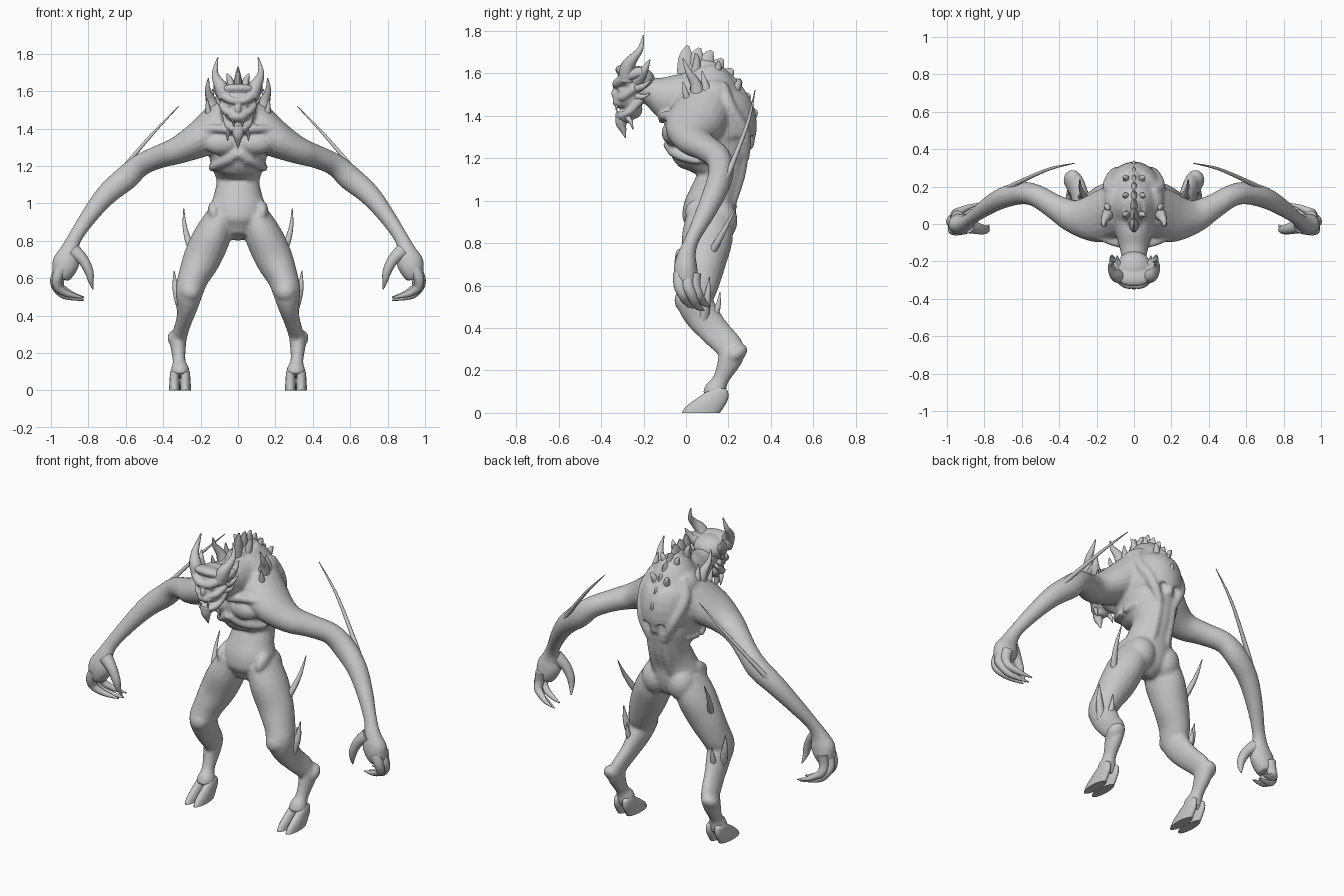
import bpy, bmesh, math
from mathutils import Vector, Matrix

skin = bpy.data.materials.new("grey_skin")
skin.diffuse_color = (0.57, 0.57, 0.57, 1)
X, Y = Vector((1, 0, 0)), Vector((0, 1, 0))


def spline(pts, sub):
    """Catmull-Rom through tuples (x, y, z, a, b)."""
    out = []
    for i in range(len(pts) - 1):
        p0, p1, p2, p3 = pts[max(i - 1, 0)], pts[i], pts[i + 1], pts[min(i + 2, len(pts) - 1)]
        for k in range(sub):
            t = k / sub
            out.append([0.5 * (2 * b + (c - a) * t + (2 * a - 5 * b + 4 * c - d) * t * t
                               + (3 * b - a - 3 * c + d) * t ** 3)
                        for a, b, c, d in zip(p0, p1, p2, p3)])
    return out + [list(pts[-1])]


def tube(bm, pts, ref=Y, n=20, sub=4, side=1, level=False):
    """Closed tube of elliptical rings; radius a lies along ref, b across it."""
    pts = spline([(p[0] * side, p[1], p[2], p[3], p[-1]) for p in pts], sub)
    rings = []
    for i, p in enumerate(pts):
        q0, q1 = pts[max(i - 1, 0)], pts[min(i + 1, len(pts) - 1)]
        t = Vector((0, 0, 1)) if level else (Vector(q1[:3]) - Vector(q0[:3])).normalized()
        u = (ref - t * ref.dot(t)).normalized()
        v = t.cross(u)
        a, b = max(p[3], 0.002), max(p[4], 0.002)
        rings.append([bm.verts.new(Vector(p[:3]) + u * a * math.cos(w) + v * b * math.sin(w))
                      for w in (2 * math.pi * k / n for k in range(n))])
    for r, s in zip(rings, rings[1:]):
        for k in range(n):
            bm.faces.new((r[k], r[(k + 1) % n], s[(k + 1) % n], s[k]))
    bm.faces.new(rings[0][::-1])
    bm.faces.new(rings[-1])


def ball(bm, c, r, tilt=0):
    m = Matrix.Translation(c) @ Matrix.Rotation(tilt, 4, 'X') @ Matrix.Diagonal((*r, 1))
    bmesh.ops.create_uvsphere(bm, u_segments=20, v_segments=12, radius=1, matrix=m)


def pair(bm, c, r, tilt=0):
    for s in (1, -1):
        ball(bm, (c[0] * s, c[1], c[2]), r, tilt)


def finish(name, bm, voxel=0, mirror=False, relax=3, angle=50):
    bmesh.ops.recalc_face_normals(bm, faces=bm.faces)
    me = bpy.data.meshes.new(name)
    bm.to_mesh(me)
    bm.free()
    me.materials.append(skin)
    ob = bpy.data.objects.new(name, me)
    bpy.context.collection.objects.link(ob)
    for p in me.polygons:
        p.use_smooth = True
    if mirror:
        ob.modifiers.new("mirror", 'MIRROR').use_mirror_merge = False
    if voxel:
        m = ob.modifiers.new("fuse", 'REMESH')
        m.mode, m.voxel_size, m.use_smooth_shade = 'VOXEL', voxel, True
        s = ob.modifiers.new("relax", 'SMOOTH')
        s.factor, s.iterations = 0.5, relax
    else:
        bpy.ops.object.select_all(action='DESELECT')
        ob.select_set(True)
        bpy.context.view_layer.objects.active = ob
        bpy.ops.object.shade_smooth_by_angle(angle=math.radians(angle))
    return ob


def spikes(name, paths, n=10, ref=X, mirror=True):
    bm = bmesh.new()
    for p in paths:
        tube(bm, p, ref, n, 4)
    finish(name, bm, mirror=mirror)


# Body: hunched torso, neck, arms and legs fused into one skin
bm = bmesh.new()
torso = [(.82, .08, .06, .06), (.88, .10, .115, .13), (.96, .112, .125, .155), (1.04, .135, .112, .13),
         (1.12, .165, .113, .115), (1.20, .15, .16, .14), (1.28, .118, .205, .16),
         (1.38, .122, .21, .17), (1.48, .10, .18, .155), (1.56, .095, .13, .115), (1.63, .08, .07, .06)]
tube(bm, [(0, y, z, a, b) for z, y, a, b in torso], n=32)
tube(bm, [(0, .06, 1.47, .13, .13), (0, -.08, 1.485, .09, .11), (0, -.17, 1.515, .068, .066),
          (0, -.25, 1.53, .07, .06)], ref=X)
tube(bm, [(0, .0, 1.60, .03), (0, .08, 1.635, .035), (0, .17, 1.59, .035), (0, .25, 1.50, .035),
          (0, .30, 1.38, .03), (0, .295, 1.25, .025)], ref=X)
arm = [(.08, .08, 1.42, .14, .13), (.20, .035, 1.345, .135, .10), (.32, .04, 1.285, .092, .074),
       (.42, .09, 1.25, .068, .062), (.52, .15, 1.205, .06, .06), (.60, .165, 1.135, .06, .066),
       (.70, .14, 1.05, .056, .058), (.79, .09, .94, .046, .046), (.87, .03, .82, .034, .038),
       (.90, .005, .75, .042, .05), (.918, -.002, .69, .055, .072), (.935, .0, .635, .056, .062),
       (.945, .005, .60, .045, .045)]
leg = [(.09, .11, .93, .11, .08), (.14, .10, .82, .12, .10), (.195, .085, .70, .10, .10),
       (.24, .06, .60, .092, .082), (.26, .04, .53, .085, .075), (.268, .075, .46, .082, .058),
       (.285, .135, .385, .072, .044), (.308, .205, .31, .066, .041), (.32, .21, .26, .06, .044),
       (.315, .165, .16, .038, .034), (.31, .14, .11, .052, .05), (.31, .125, .075, .05, .045)]
for s in (1, -1):
    tube(bm, arm, side=s)
    tube(bm, leg, side=s)
    # rib margin, collar bone, shoulder blade ridge and spinal muscle
    tube(bm, [(0, -.08, 1.27, .03), (.08, -.045, 1.22, .024), (.14, .06, 1.19, .02), (.13, .18, 1.2, .015)], side=s)
    tube(bm, [(.01, -.115, 1.38, .018), (.1, -.10, 1.40, .022), (.22, -.05, 1.39, .022)], side=s)
    tube(bm, [(.1, .17, 1.55, .025), (.135, .2, 1.45, .033), (.10, .27, 1.32, .033), (.05, .28, 1.2, .02)], side=s)
    tube(bm, [(.045, .27, 1.25, .03), (.045, .25, 1.12, .03), (.05, .21, .98, .025)], side=s)
    # forearm tendon and arm blade root
    tube(bm, [(.56, .20, 1.17, .02), (.70, .175, 1.06, .022), (.82, .08, .9, .012)], side=s)
pair(bm, (.09, -.06, 1.32), (.095, .055, .06))       # chest muscles
pair(bm, (.045, -.04, 1.24), (.045, .05, .04))       # upper belly
pair(bm, (.085, .155, .905), (.085, .088, .10))      # buttocks
pair(bm, (.13, .06, .96), (.032, .07, .05), .5)      # hip bones
pair(bm, (.255, -.01, .53), (.055, .045, .055))      # kneecaps
pair(bm, (.328, .235, .28), (.05, .06, .04), .6)     # hocks
pair(bm, (.09, .12, 1.49), (.075, .10, .085))        # upper back
for y, z in ((.035, 1.00), (.06, 1.06), (.08, 1.12)):
    pair(bm, (.035, y, z), (.035, .027, .036))       # belly muscles
finish("body", bm, voxel=.0095, relax=4)

# Head: skull, brow, cheeks, muzzle and open jaw
bm = bmesh.new()
ball(bm, (0, -.235, 1.565), (.095, .09, .07))
ball(bm, (0, -.275, 1.605), (.10, .06, .032), -.3)
ball(bm, (0, -.26, 1.50), (.076, .07, .08))
ball(bm, (0, -.31, 1.465), (.052, .036, .03))
ball(bm, (0, -.33, 1.505), (.018, .022, .03))
ball(bm, (0, -.29, 1.395), (.048, .045, .028), -.3)
ball(bm, (0, -.25, 1.43), (.06, .045, .045))
for s in (1, -1):
    tube(bm, [(0, -.328, 1.545, .018), (.045, -.322, 1.555, .022), (.09, -.27, 1.59, .028),
              (.11, -.2, 1.61, .024)], side=s, n=12)
    tube(bm, [(.02, -.322, 1.48, .016), (.06, -.295, 1.49, .02), (.088, -.24, 1.53, .018)], side=s, n=12)
    tube(bm, [(.03, -.31, 1.4, .016), (.055, -.265, 1.42, .018), (.065, -.21, 1.48, .02)], side=s, n=12)
pair(bm, (.04, -.31, 1.523), (.014, .012, .01))      # eyes
finish("head", bm, voxel=.006, relax=2)

# Horns and head spines
spikes("horn", [[(.07, -.28, 1.57, .04), (.095, -.275, 1.63, .034), (.118, -.245, 1.675, .022),
                 (.122, -.215, 1.715, .014), (.108, -.2, 1.78, .003)]], 14)
spikes("head_spine", [
    [(.075, -.23, 1.57, .035), (.11, -.2, 1.61, .022), (.125, -.17, 1.665, .003)],
    [(.075, -.23, 1.53, .022), (.10, -.2, 1.54, .014), (.118, -.165, 1.57, .003)],
    [(.06, -.23, 1.49, .018), (.085, -.2, 1.49, .011), (.09, -.17, 1.505, .003)],
    [(.04, -.28, 1.40, .015), (.055, -.26, 1.37, .01), (.055, -.25, 1.335, .002)],
    [(.03, -.325, 1.455, .008), (.03, -.329, 1.425, .002)],
    [(.022, -.32, 1.4, .007), (.022, -.327, 1.432, .002)]])
spikes("beard", [[(0, -.295, 1.40, .04), (0, -.305, 1.365, .028), (0, -.295, 1.33, .015),
                  (0, -.285, 1.295, .002)]], mirror=False)

# Fingers and thumb, curling in and back
fingers = []
for y, dx, tip, z in ((-.03, 0, .035, .495), (.008, .008, .085, .482), (.04, -.012, .11, .50)):
    m = (tip - y) / 4
    fingers.append([(.945, y, .655, .032), (.967 + dx, y, .60, .028), (.965 + dx, y + m, .555, .024),
                    (.93 + dx, y + 2 * m, z + .03, .019), (.88, y + 3 * m, z + .012, .013), (.825, tip, z, .003)])
fingers.append([(.88, -.01, .745, .04), (.83, -.025, .70, .03), (.798, -.03, .64, .024),
                (.787, -.025, .59, .016), (.775, -.005, .54, .003)])
spikes("finger", fingers, 12, ref=Y)

# Long forearm blade, thigh spike and knee spikes
spikes("arm_blade", [[(.80, .09, .93, .014), (.70, .175, 1.08, .016), (.60, .23, 1.205, .012),
                      (.45, .295, 1.38, .008), (.316, .325, 1.52, .002)]], ref=Y)
spikes("leg_spike", [
    [(.225, .10, .72, .02), (.262, .14, .79, .018), (.285, .19, .88, .011), (.29, .24, .975, .002)],
    [(.30, .08, .44, .028), (.332, .10, .54, .018), (.342, .11, .64, .002)],
    [(.28, .12, .43, .022), (.285, .15, .50, .014), (.285, .16, .57, .002)]])

# Shoulder horns
spikes("shoulder_horn", [
    [(.125, .06, 1.47, .045), (.145, .045, 1.55, .028), (.162, .01, 1.61, .015), (.158, -.015, 1.67, .003)],
    [(.13, .10, 1.49, .035), (.14, .09, 1.55, .018), (.135, .075, 1.61, .003)],
    [(.14, .02, 1.43, .03), (.16, .0, 1.50, .016), (.165, -.015, 1.56, .003)]])

# Back crest: overlapping fins along the spine, with smaller flanking spines
crest, flank = [], []
for i, (y, z, h) in enumerate(((.0, 1.62, .11), (.045, 1.635, .085), (.09, 1.63, .08), (.135, 1.605, .07),
                               (.18, 1.57, .06), (.22, 1.53, .05), (.26, 1.47, .045), (.295, 1.40, .04))):
    k = i / 8
    dy, dz = math.sin(k * 1.2), math.cos(k * 1.2)
    crest.append([(0, y - dy * .02, z - dz * .02, .026, .045), (0, y + dy * h * .5, z + dz * h * .5, .018, .036),
                  (0, y + dy * h + .008, z + dz * h, .003, .008)])
    if i in (1, 3, 5):
        flank.append([(.03, y, z - .04, .026), (.045, y + dy * .04, z + dz * .03, .016),
                      (.06, y + dy * .06 - .01, z + dz * .06, .003)])
spikes("back_crest", crest, mirror=False)
spikes("back_spine", flank)

# Cloven hooves: two level-cut toes per foot
bm = bmesh.new()
for x in (.281, .339):
    tube(bm, [(x, .07, 0, .09, .029), (x, .09, .03, .09, .029), (x, .122, .065, .076, .027),
              (x, .148, .10, .05, .023), (x, .15, .115, .035, .016)], n=18, level=True)
finish("hoof", bm, mirror=True)
